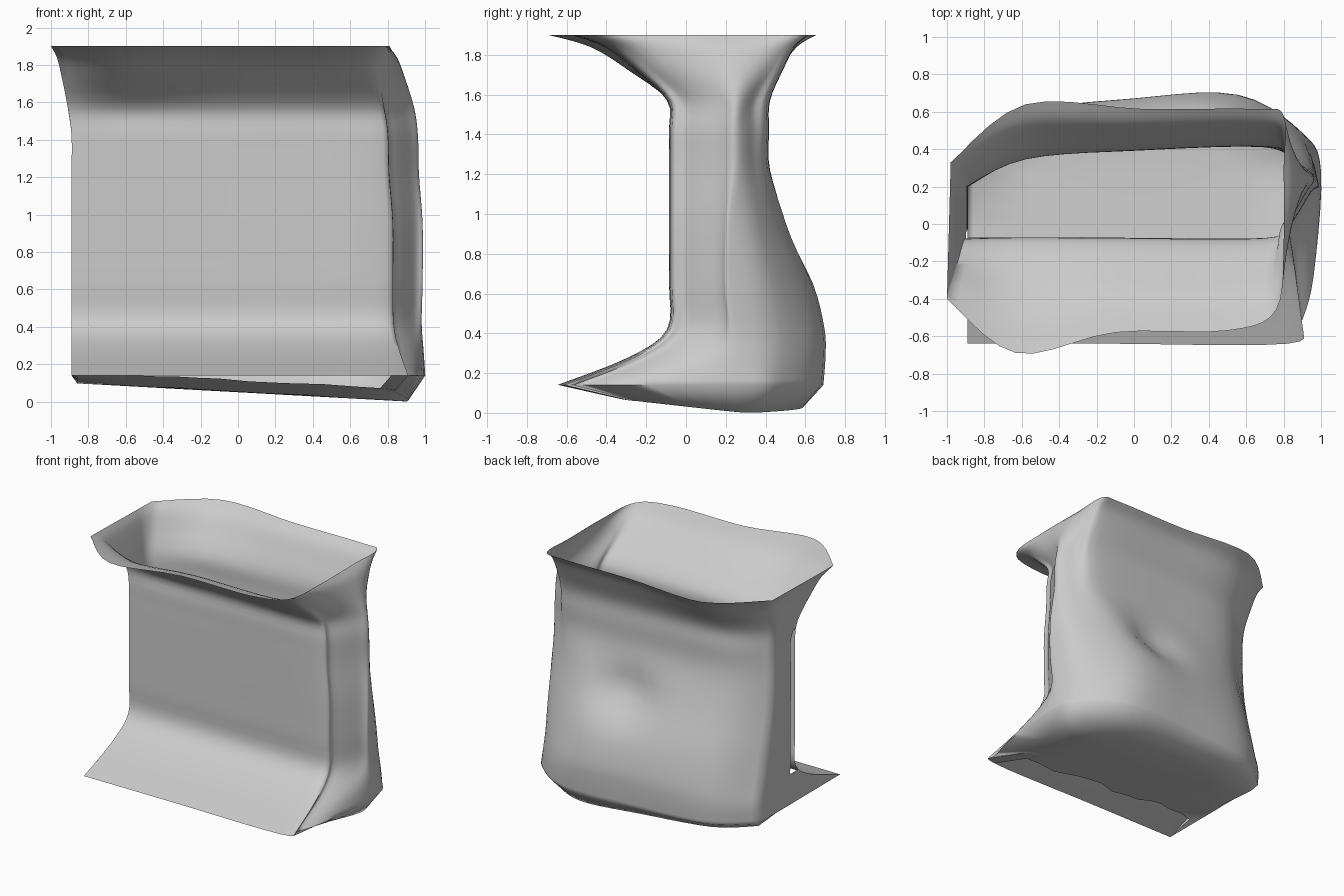
import bpy, math

if "Cube" in bpy.data.objects:
    bpy.data.objects.remove(bpy.data.objects["Cube"])

SUB = 5  # samples between control points


def spline(pts, sub=SUB):
    """Open Catmull-Rom curve through the points."""
    p = [pts[0]] + list(pts) + [pts[-1]]
    out = []
    for i in range(1, len(p) - 2):
        for s in range(sub):
            t = s / sub
            out.append(tuple(0.5 * (2 * b + (c - a) * t + (2 * a - 5 * b + 4 * c - d) * t * t
                                    + (3 * b - a - 3 * c + d) * t ** 3)
                             for a, b, c, d in zip(p[i - 1], p[i], p[i + 1], p[i + 2])))
    return out + [tuple(pts[-1])]


def close(pts, left_front=-1):
    """Spline outline plus a straight left wall running to left_front."""
    out = spline(pts)
    a, b = out[-1], list(out[0])
    b[1] = max(b[1], left_front)
    out += [tuple(u + (v - u) * k / (SUB - .8) for u, v in zip(a, b)) for k in range(1, SUB)]
    return out


def section(z, xl, xr, f, b, bl, c, e, ry, xb):
    """Outline: sharp front left, rounded nose at right, back tapering to the left."""
    xy = [(xl, f), (-.6, f), (-.1, f), (xr - c, f), (xr - c * .6, f + e * .3),
          (xr - .04, f + e), (xr, ry), (xr - .1, ry + .52 * (b - ry)), (xb, b),
          (0, b - .02), (-.58, b - .3 * (b - bl)), (xl, bl)]
    return [(x, y, z) for x, y in xy]


def mix(p, q, t, z):
    return [(a[0] + (b[0] - a[0]) * t, a[1] + (b[1] - a[1]) * t, z) for a, b in zip(p, q)]


def floor_z(x, y):
    return max(0, .05 - .055 * x - .1 * min(y - .3, 0))


# Flared mouth outline
rim = [(-1, -.4), (-.63, -.69), (-.1, -.58), (.5, -.57), (.76, -.46), (.8, -.1),
       (.8, .3), (.8, .58), (.65, .615), (.05, .615), (-.58, .64), (-.98, .33)]
rim = [(x, y, 1.9) for x, y in rim]
# Body levels: z, left, right, front, back, back at left, front corner, nose, back corner
levels = [(1.57, -.91, .94, -.09, .42, .2, .25, .26, .26, .72),
          (1.42, -.89, .96, -.08, .415, .2, .25, .25, .25, .7),
          (1.22, -.89, .965, -.08, .42, .2, .25, .25, .25, .66),
          (.95, -.89, .985, -.08, .51, .22, .25, .25, .22, .55),
          (.65, -.89, .985, -.08, .63, .28, .25, .25, .22, .5),
          (.42, -.89, .98, -.09, .685, .34, .24, .26, .25, .53),
          (.28, -.89, .99, -.28, .69, .38, .22, .32, .27, .56),
          (.14, -.89, 1.0, -.64, .68, .38, .18, .36, .28, .57)]
body = [section(*l) for l in levels]
rings = [close(rim)] + [close(mix(body[0], rim, t, z)) for t, z in ((.65, 1.84), (.35, 1.73))]
rings += [close(s, -.2 if s[0][2] < .2 else -.04 if s[0][2] < 1.5 else -1) for s in body]
n = len(rings[0])
columns = [spline([r[i] for r in rings], 4) for i in range(n)]
rows = [[c[k] for c in columns] for k in range(len(columns[0]))]

# Fold pressed into the back
rows = [[(x, y - (.09 * math.exp(-((x - .2) / .22) ** 2 - ((z - .92) / .17) ** 2)
                  if y > .3 else 0), z) for x, y, z in r] for r in rows]

# Bottom outline with a ragged front edge, then the floor
base = close(section(0, -.86, .91, -.34, .58, .33, .15, .3, .25, .5), -.2)
base = [(x, y + (.03 * math.sin(9 * x) + .015 * math.sin(23 * x) if y < -.25 else 0), 0)
        for x, y, z in base]
base = [(x, y, floor_z(x, y)) for x, y, z in base]
band = len(rows) - 1
rows.append(base)
for s in (.66, .33, .02):
    inner = [(x * s, .13 + (y - .13) * s) for x, y, z in base]
    rows.append([(x, y, floor_z(x, y)) for x, y in inner])

verts = [p for r in rows for p in r]
faces = []
for k in range(len(rows) - 1):
    for i in range(n):
        if k == band and i < 3 * SUB:  # open slit under the front lip
            continue
        if i == n - 1 and .4 < rows[k][0][2] < 1.5:  # narrow slit at front left
            continue
        j = (i + 1) % n
        faces.append((k * n + i, (k + 1) * n + i, (k + 1) * n + j, k * n + j))
faces.append(tuple(range((len(rows) - 1) * n, len(rows) * n))[::-1])

mesh = bpy.data.meshes.new("open_sack")
mesh.from_pydata(verts, [], faces)
mesh.update()
sack = bpy.data.objects.new("open_sack", mesh)
bpy.context.collection.objects.link(sack)
bpy.context.view_layer.objects.active = sack
sack.select_set(True)
bpy.ops.object.shade_smooth_by_angle(angle=math.radians(65))
